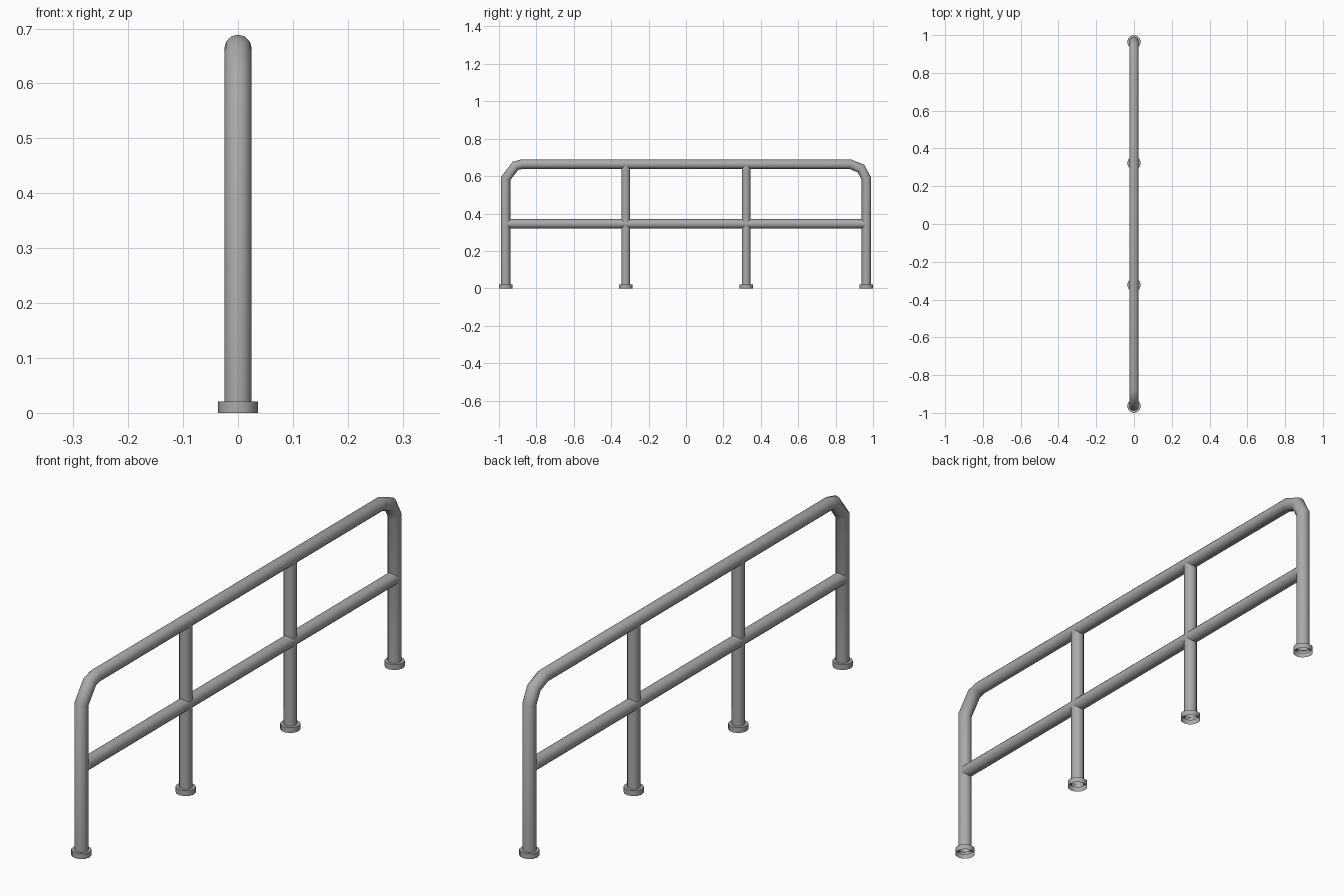
import bpy, bmesh, math
from mathutils import Vector

if "Cube" in bpy.data.objects:
    bpy.data.objects.remove(bpy.data.objects["Cube"])

SIDES = 12
R = 0.025

metal = bpy.data.materials.new("grey metal")
metal.diffuse_color = (0.40, 0.40, 0.40, 1)
metal.use_nodes = True
metal.node_tree.nodes["Principled BSDF"].inputs["Base Color"].default_value = metal.diffuse_color


def finish(bm, name):
    me = bpy.data.meshes.new(name)
    bmesh.ops.recalc_face_normals(bm, faces=bm.faces)
    bm.to_mesh(me)
    bm.free()
    me.materials.append(metal)
    ob = bpy.data.objects.new(name, me)
    bpy.context.collection.objects.link(ob)
    bpy.ops.object.select_all(action='DESELECT')
    bpy.context.view_layer.objects.active = ob
    ob.select_set(True)
    bpy.ops.object.shade_smooth_by_angle(angle=math.radians(50))
    return ob


def bridge(bm, rings):
    for a, b in zip(rings, rings[1:]):
        for i in range(SIDES):
            j = (i + 1) % SIDES
            bm.faces.new((a[i], a[j], b[j], b[i]))


def tube(name, path, r=R):
    """Mitred open tube along (y, z) points in the x = 0 plane."""
    pts = [Vector((0, y, z)) for y, z in path]
    dirs = [(b - a).normalized() for a, b in zip(pts, pts[1:])]
    bm = bmesh.new()
    rings = []
    for k, p in enumerate(pts):
        d0, d1 = dirs[max(k - 1, 0)], dirs[min(k, len(dirs) - 1)]
        t = (d0 + d1).normalized()
        side = t.cross(Vector((1, 0, 0))) / t.dot(d0)
        rings.append([bm.verts.new(p + Vector((r * math.cos(a), 0, 0)) + side * r * math.sin(a))
                      for a in (2 * math.pi * i / SIDES for i in range(SIDES))])
    bridge(bm, rings)
    return finish(bm, name)


def flange(name, y):
    """Foot collar: outer wall and top ring, open underneath."""
    bm = bmesh.new()
    rings = [[bm.verts.new((r * math.cos(a), y + r * math.sin(a), z))
              for a in (2 * math.pi * i / SIDES for i in range(SIDES))]
             for r, z in ((0.036, 0), (0.036, 0.021), (0.023, 0.021))]
    bridge(bm, rings)
    return finish(bm, name)


# Outer frame: end legs, bends and top rail in one bent tube
tube("outer_frame", [(-0.964, 0.01), (-0.964, 0.587), (-0.912, 0.655), (-0.878, 0.664),
                     (0.878, 0.664), (0.936, 0.640), (0.964, 0.587), (0.964, 0.01)])

# Middle rail
tube("middle_rail", [(-0.964, 0.345), (0.964, 0.345)])

# Inner posts
for n, y in enumerate((-0.322, 0.322)):
    tube(f"inner_post_{n + 1}", [(y, 0.01), (y, 0.655)], 0.0235)

# Foot collars
for n, y in enumerate((-0.964, -0.322, 0.322, 0.964)):
    flange(f"foot_collar_{n + 1}", y)
